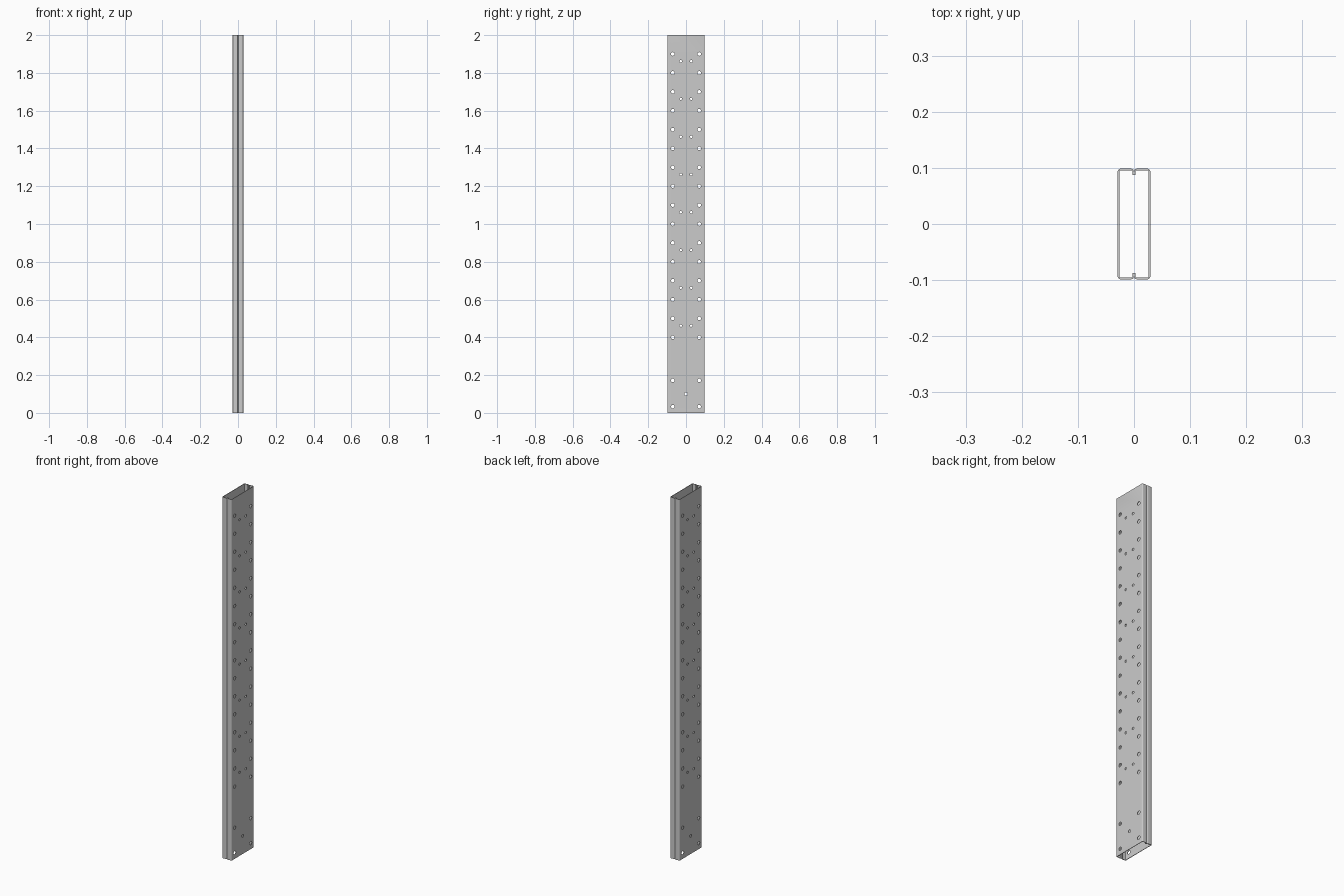
import bpy, bmesh
from math import pi, cos, sin, radians
from mathutils import Matrix

if "Cube" in bpy.data.objects:
    bpy.data.objects.remove(bpy.data.objects["Cube"])

HEIGHT = 2.0
W, D = 0.029, 0.0985      # half width and half depth of the post
WALL, BEND = 0.0028, 0.0045
LIP = 0.087               # y where the inward lips end
GAP = 0.0003              # clearance of each channel from the centre plane


def section_side(radius, inset):
    """One side (outer or inner) of the lipped channel, bends as short arcs."""
    pts = [(GAP + inset, -LIP)]
    corners = [(GAP + BEND, -D + BEND, 180), (W - BEND, -D + BEND, 270),
               (W - BEND, D - BEND, 0), (GAP + BEND, D - BEND, 90)]
    for cx, cy, start in corners:
        for i in range(5):
            a = radians(start + 22.5 * i)
            pts.append((cx + radius * cos(a), cy + radius * sin(a)))
    pts.append((GAP + inset, LIP))
    return pts


def make_object(name, bm):
    bmesh.ops.recalc_face_normals(bm, faces=bm.faces)
    mesh = bpy.data.meshes.new(name)
    bm.to_mesh(mesh)
    bm.free()
    ob = bpy.data.objects.new(name, mesh)
    bpy.context.collection.objects.link(ob)
    return ob


def channel(name, side):
    bm = bmesh.new()
    pts = section_side(BEND, 0) + section_side(BEND - WALL, WALL)[::-1]
    face = bm.faces.new([bm.verts.new((side * x, y, 0)) for x, y in pts])
    ext = bmesh.ops.extrude_face_region(bm, geom=[face])
    top = [v for v in ext["geom"] if isinstance(v, bmesh.types.BMVert)]
    bmesh.ops.translate(bm, verts=top, vec=(0, 0, HEIGHT))
    return make_object(name, bm)


# Hole pattern: (y, z, radius)
holes = [(0, 0.10, 0.008)]
for s in (-1, 1):
    holes += [(s * 0.07, z, 0.0095) for z in (0.033, 0.172)]
    holes += [(s * 0.07, 0.4 + 0.1 * i, 0.0095) for i in range(16)]
    holes += [(s * 0.0275, 0.462 + 0.2 * i, 0.0065) for i in range(8)]

# Drill pins passing through both webs
bm = bmesh.new()
for y, z, r in holes:
    bmesh.ops.create_cone(bm, cap_ends=True, segments=20, radius1=r, radius2=r,
                          depth=0.1, matrix=Matrix.Translation((0, y, z))
                          @ Matrix.Rotation(pi / 2, 4, 'Y'))
pins = make_object("hole_cutter", bm)
pins.hide_render = True

# Two mirrored lipped channels, facing each other
for name, side in (("right_channel", 1), ("left_channel", -1)):
    ob = channel(name, side)
    mod = ob.modifiers.new("holes", 'BOOLEAN')
    mod.operation = 'DIFFERENCE'
    mod.solver = 'EXACT'
    mod.object = pins
    bpy.ops.object.select_all(action='DESELECT')
    ob.select_set(True)
    bpy.context.view_layer.objects.active = ob
    bpy.ops.object.modifier_apply(modifier=mod.name)
    bpy.ops.object.shade_smooth_by_angle(angle=radians(30))

bpy.data.objects.remove(pins)
